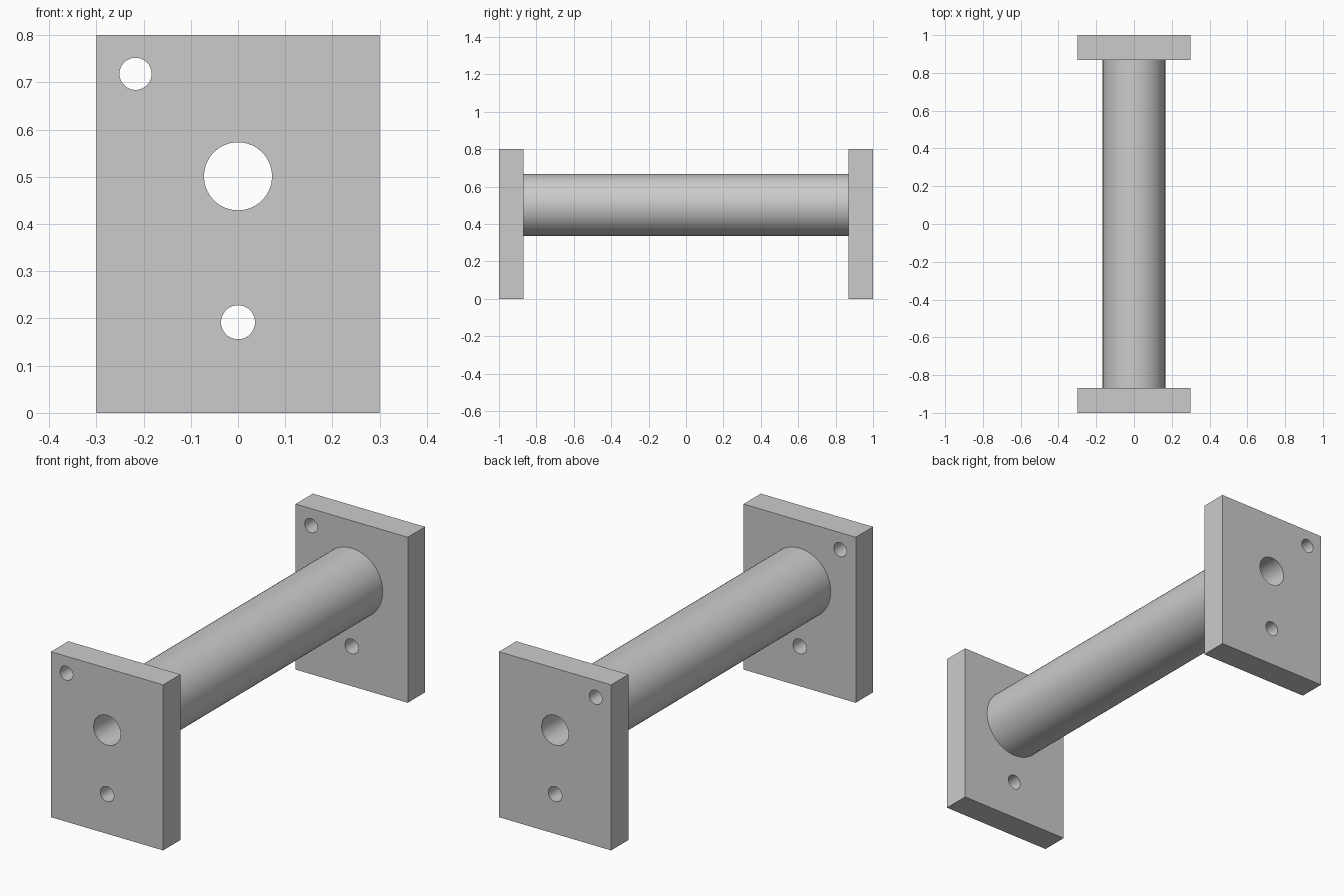
import bpy
import bmesh
from math import radians
from mathutils import Matrix

default = bpy.data.objects.get("Cube")
if default:
    bpy.data.objects.remove(default, do_unlink=True)

# Plate size, tube size and hole positions (x, z, radius)
WIDTH, HEIGHT, THICK = 0.6, 0.8, 0.132
AXIS_Z, TUBE_R, BORE_R = 0.501, 0.166, 0.072
TUBE_LEN = 2 - 2 * THICK
HOLES = [(-0.217, 0.718, 0.034), (0, AXIS_Z, BORE_R), (0, 0.192, 0.036)]

steel = bpy.data.materials.new("plain_grey")
steel.use_nodes = True
GREY = (0.6, 0.6, 0.6, 1)
steel.diffuse_color = GREY
steel.node_tree.nodes["Principled BSDF"].inputs["Base Color"].default_value = GREY


def add_cylinder(bm, x, z, radius, length, caps=True):
    """Cylinder lying along y; returns its vertices."""
    place = Matrix.Translation((x, 0, z)) @ Matrix.Rotation(radians(90), 4, "X")
    return bmesh.ops.create_cone(bm, cap_ends=caps, segments=64, radius1=radius,
                                 radius2=radius, depth=length, matrix=place)["verts"]


def make_object(name, bm):
    mesh = bpy.data.meshes.new(name)
    bm.to_mesh(mesh)
    bm.free()
    mesh.materials.append(steel)
    obj = bpy.data.objects.new(name, mesh)
    bpy.context.collection.objects.link(obj)
    return obj


def smooth(obj):
    bpy.ops.object.select_all(action="DESELECT")
    obj.select_set(True)
    bpy.context.view_layer.objects.active = obj
    bpy.ops.object.shade_smooth_by_angle(angle=radians(30))


# Drill for the three holes, shared by both plates
bm = bmesh.new()
for x, z, radius in HOLES:
    add_cylinder(bm, x, z, radius, 3)
drill = make_object("hole_cutter", bm)
drill.hide_render = True

# End plates with drilled holes
for name, side in (("front_plate", -1), ("back_plate", 1)):
    bm = bmesh.new()
    place = Matrix.Translation((0, side * (1 - THICK / 2), HEIGHT / 2))
    size = Matrix.Diagonal((WIDTH, THICK, HEIGHT, 1))
    bmesh.ops.create_cube(bm, size=1, matrix=place @ size)
    plate = make_object(name, bm)
    cut = plate.modifiers.new("holes", "BOOLEAN")
    cut.operation = "DIFFERENCE"
    cut.solver = "EXACT"
    cut.object = drill
    bpy.context.view_layer.objects.active = plate
    bpy.ops.object.modifier_apply(modifier=cut.name)
    smooth(plate)
bpy.data.objects.remove(drill, do_unlink=True)

# Hollow tube joining the plates: outer wall plus inward-facing bore
bm = bmesh.new()
add_cylinder(bm, 0, AXIS_Z, TUBE_R, TUBE_LEN, caps=False)
bore = set(add_cylinder(bm, 0, AXIS_Z, BORE_R, TUBE_LEN, caps=False))
bmesh.ops.reverse_faces(bm, faces=[f for f in bm.faces if f.verts[0] in bore])
smooth(make_object("connecting_tube", bm))
